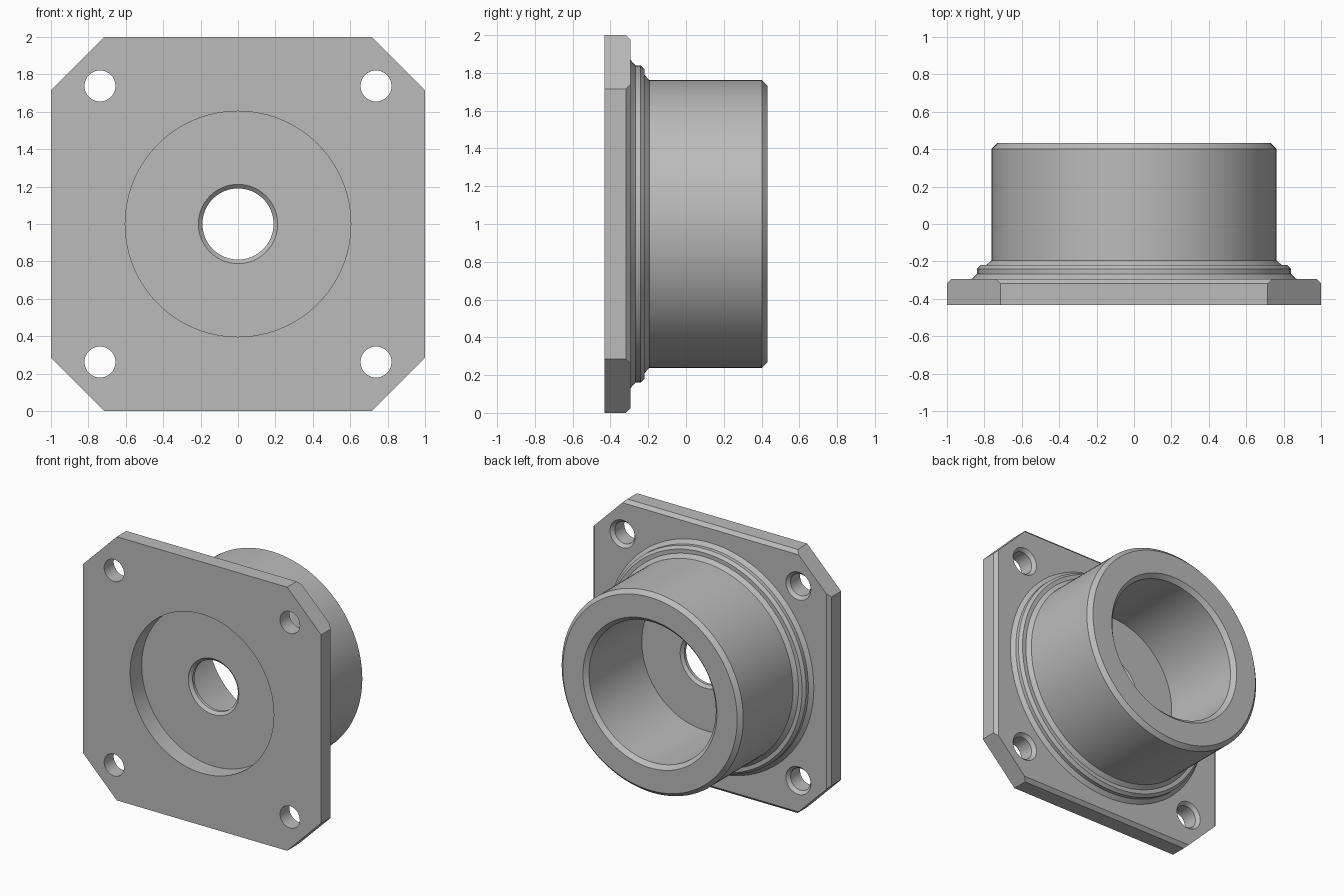
import bpy, bmesh, math
from mathutils import Vector, Matrix

old = bpy.data.objects.get("Cube")
if old:
    bpy.data.objects.remove(old, do_unlink=True)

FRONT, SEAT, BACK = -0.432, -0.293, 0.432   # flange front, flange back, tube end
BEVEL = 0.025
SCREW = 0.738

metal = bpy.data.materials.new("plain grey metal")
metal.use_nodes = True
grey = (0.5, 0.5, 0.5, 1)
metal.diffuse_color = grey
metal.node_tree.nodes["Principled BSDF"].inputs["Base Color"].default_value = grey


def finish(name, bm):
    """Turn a bmesh into a grey object."""
    bmesh.ops.recalc_face_normals(bm, faces=bm.faces)
    mesh = bpy.data.meshes.new(name)
    bm.to_mesh(mesh)
    bm.free()
    mesh.materials.append(metal)
    obj = bpy.data.objects.new(name, mesh)
    bpy.context.collection.objects.link(obj)
    return obj


def lathe(name, profile, centre=(0, 1), closed=False, steps=96):
    """Revolve (radius, y) points around a y-parallel axis through (x, z)."""
    bm = bmesh.new()
    verts = [bm.verts.new((r, y, 0)) for r, y in profile]
    edges = [bm.edges.new(pair) for pair in zip(verts, verts[1:])]
    if closed:
        edges.append(bm.edges.new((verts[-1], verts[0])))
    bmesh.ops.spin(bm, geom=verts + edges, cent=(0, 0, 0), axis=(0, 1, 0),
                   angle=2 * math.pi, steps=steps)
    bmesh.ops.remove_doubles(bm, verts=bm.verts, dist=0.0001)
    bm.transform(Matrix.Translation((centre[0], 0, centre[1])))
    return finish(name, bm)


def activate(obj):
    bpy.ops.object.select_all(action='DESELECT')
    obj.select_set(True)
    bpy.context.view_layer.objects.active = obj


def smooth(obj):
    activate(obj)
    bpy.ops.object.shade_smooth_by_angle(angle=math.radians(25))


def cut(obj, cutter):
    mod = obj.modifiers.new("cut", 'BOOLEAN')
    mod.operation, mod.solver, mod.object = 'DIFFERENCE', 'EXACT', cutter
    activate(obj)
    bpy.ops.object.modifier_apply(modifier=mod.name)
    bpy.data.objects.remove(cutter, do_unlink=True)


# Flange: square slab with a bevelled back rim
bm = bmesh.new()
rings = []
for half, y in ((1, FRONT), (1, SEAT - BEVEL), (1 - BEVEL, SEAT)):
    rings.append([bm.verts.new((sx * half, y, 1 + sz * half))
                  for sx, sz in ((-1, -1), (1, -1), (1, 1), (-1, 1))])
for a, b in zip(rings, rings[1:]):
    for i in range(4):
        j = (i + 1) % 4
        bm.faces.new((a[i], a[j], b[j], b[i]))
bm.faces.new(rings[0])
bm.faces.new(rings[-1])

# Slice off the four corners
for sx in (-1, 1):
    for sz in (-1, 1):
        cutplane = bmesh.ops.bisect_plane(
            bm, geom=bm.verts[:] + bm.edges[:] + bm.faces[:],
            plane_co=Vector((sx, 0, 1 + sz * 0.715)),
            plane_no=Vector((sx, 0, sz)), clear_outer=True)
        rim = [e for e in cutplane["geom_cut"] if isinstance(e, bmesh.types.BMEdge)]
        bmesh.ops.edgeloop_fill(bm, edges=rim)
flange = finish("flange", bm)

# Front recess and the screw holes, countersunk at the back
cut(flange, lathe("recess_cutter", [(0, -0.6), (0.603, -0.6), (0.603, -0.1), (0, -0.1)]))
for sx in (-1, 1):
    for sz in (-1, 1):
        hole = [(0, -0.6), (0.083, -0.6), (0.083, SEAT - BEVEL),
                (0.105, SEAT), (0.105, -0.2), (0, -0.2)]
        cut(flange, lathe("screw_cutter", hole, (sx * SCREW, 1 + sz * SCREW), steps=48))
smooth(flange)

# Hub: stepped collar, tube, bore, floor and centre hole in one turned profile
FLOOR = -0.23
hub = lathe("hub", [
    (0.868, SEAT), (0.84, -0.268), (0.84, -0.241), (0.82, -0.22), (0.79, -0.22),
    (0.762, -0.194), (0.762, BACK - 0.03), (0.732, BACK), (0.562, BACK),
    (0.532, BACK - 0.03), (0.532, FLOOR), (0.21, FLOOR), (0.19, FLOOR - 0.02),
    (0.19, SEAT + 0.02), (0.212, SEAT)], closed=True)
smooth(hub)
